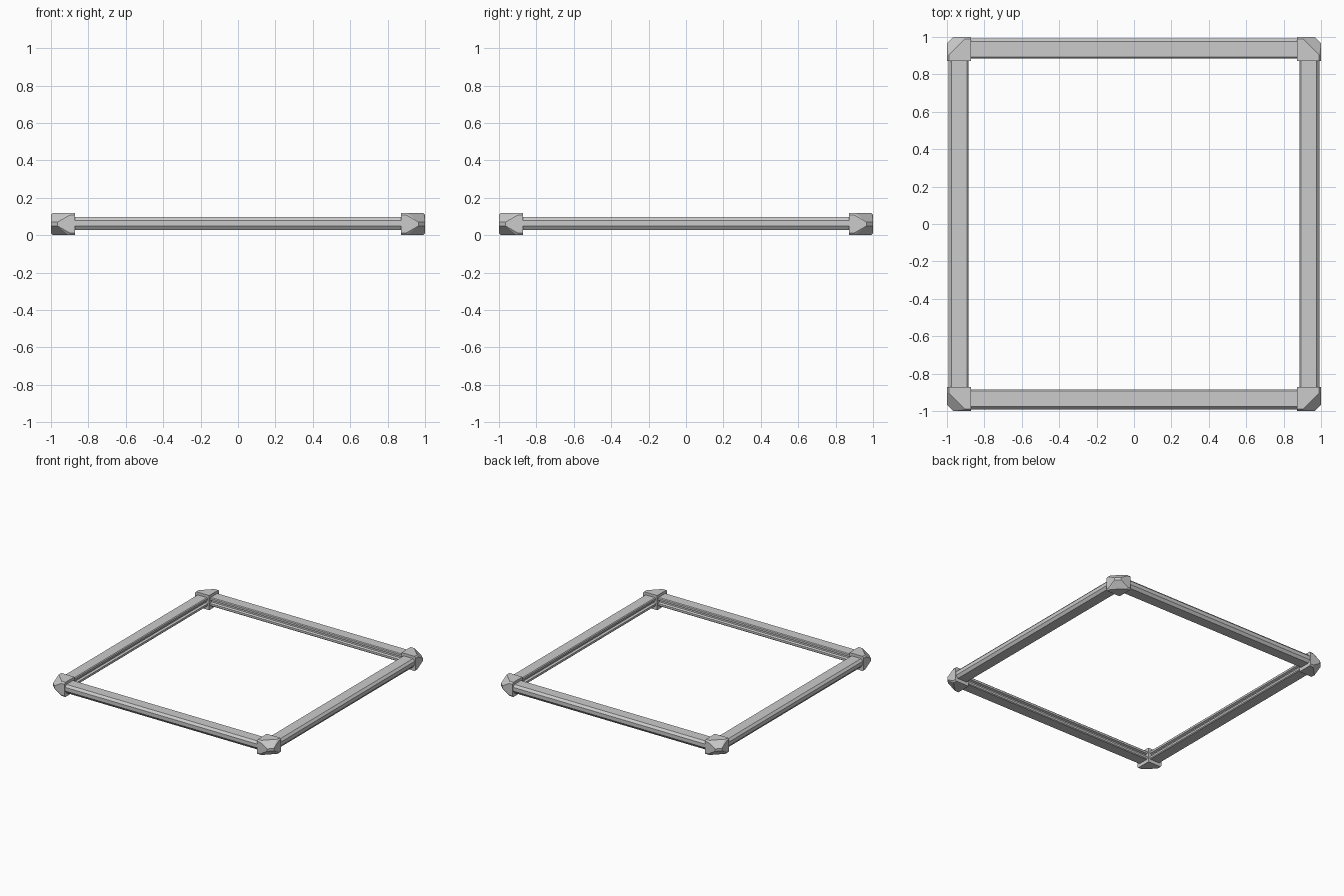
import bpy, bmesh
from math import pi
from mathutils import Matrix

if "Cube" in bpy.data.objects:
    bpy.data.objects.remove(bpy.data.objects["Cube"])

# bar cross-section: (distance from centre, height), grooved on the inner side
BAR = [(0.892, 0.098), (0.976, 0.098), (0.992, 0.080), (0.992, 0.050),
       (0.976, 0.028), (0.892, 0.028), (0.886, 0.034), (0.886, 0.050),
       (0.902, 0.056), (0.902, 0.070), (0.886, 0.076), (0.886, 0.092)]
HALF = 0.90


def finish(bm, name, angle):
    bmesh.ops.recalc_face_normals(bm, faces=bm.faces)
    bm.transform(Matrix.Rotation(angle, 4, 'Z'))
    me = bpy.data.meshes.new(name)
    bm.to_mesh(me)
    bm.free()
    ob = bpy.data.objects.new(name, me)
    bpy.context.collection.objects.link(ob)


def bar(name, angle):
    bm = bmesh.new()
    ends = [[bm.verts.new((x, -u, z)) for u, z in BAR] for x in (-HALF, HALF)]
    n = len(BAR)
    for i in range(n):
        j = (i + 1) % n
        bm.faces.new((ends[0][i], ends[0][j], ends[1][j], ends[1][i]))
    for e in ends:
        bm.faces.new(e)
    finish(bm, name, angle)


def corner(name, angle):
    # faceted block: hull of two collar ends, top/bottom edges and a mid-height nose
    half = [(0.872, 0.872, 0.06), (0.872, 0.882, 0.06),
            (0.872, 0.99, 0.06), (0.905, 0.99, 0.06),
            (0.872, 1.0, 0.048), (0.900, 1.0, 0.048), (0.965, 1.0, 0.010)]
    bm = bmesh.new()
    pts = set()
    for a, b, h in half:
        for s in (-1, 1):
            pts.add((a, -b, 0.06 + s * h))
            pts.add((b, -a, 0.06 + s * h))
    for p in sorted(pts):
        bm.verts.new(p)
    res = bmesh.ops.convex_hull(bm, input=bm.verts)
    loose = [v for v in bm.verts if not v.link_faces]
    bmesh.ops.delete(bm, geom=loose, context='VERTS')
    bmesh.ops.dissolve_limit(bm, angle_limit=0.02, verts=bm.verts, edges=bm.edges)
    finish(bm, name, angle)


# four sides and four corners
for i, side in enumerate(("front", "right", "back", "left")):
    bar(side + "_bar", i * pi / 2)
    corner(side + "_corner_block", i * pi / 2)
